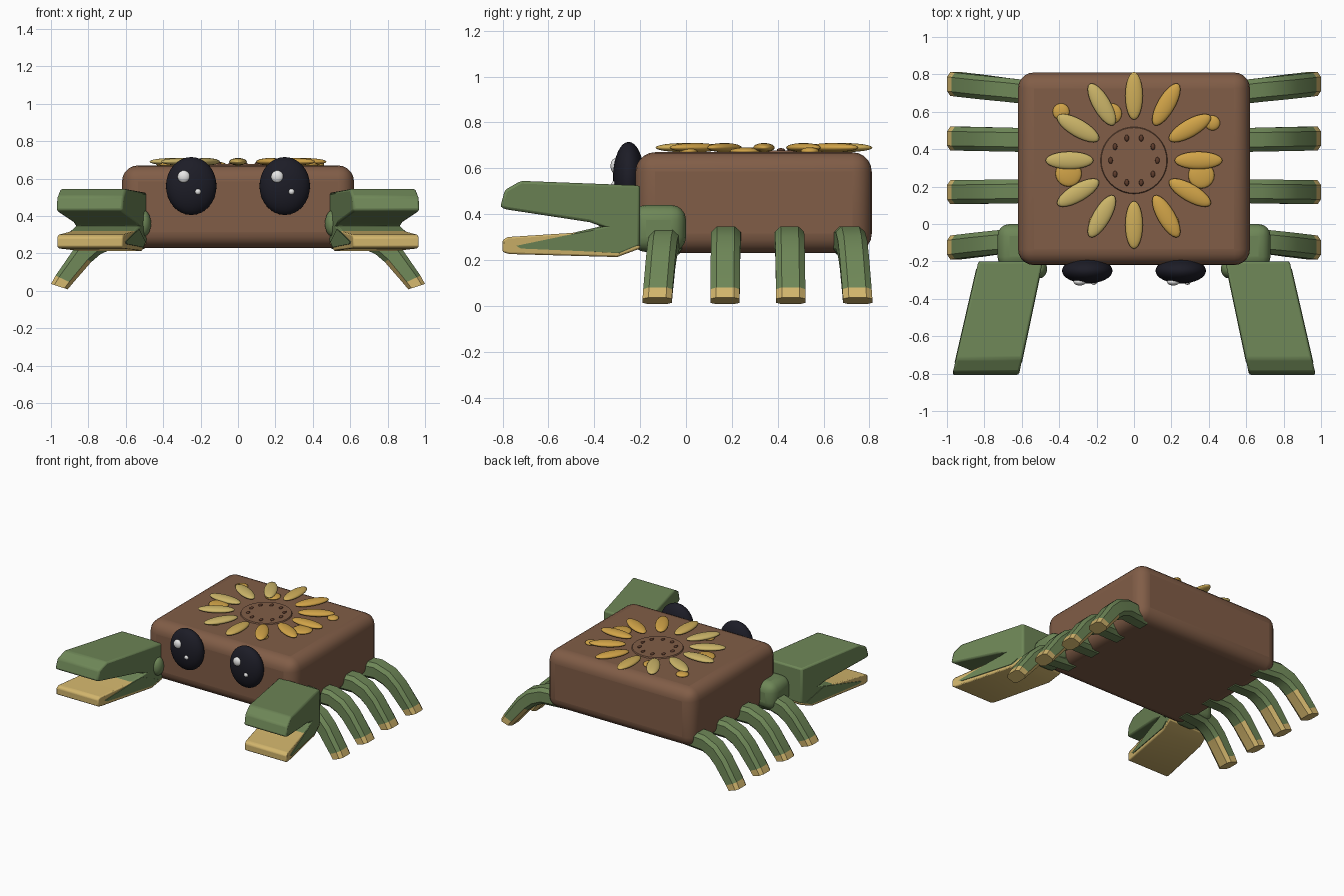
import bpy, bmesh
from math import sin, cos, radians, pi
from mathutils import Vector

cube = bpy.data.objects.get("Cube")
if cube:
    bpy.data.objects.remove(cube, do_unlink=True)


def material(name, rgb):
    m = bpy.data.materials.new(name)
    m.use_nodes = True
    m.diffuse_color = (*rgb, 1)
    bsdf = m.node_tree.nodes["Principled BSDF"]
    bsdf.inputs["Base Color"].default_value = (*rgb, 1)
    bsdf.inputs["Roughness"].default_value = 0.7
    return m


BROWN = material("shell brown", (0.22, 0.11, 0.063))
GREEN = material("limb green", (0.155, 0.24, 0.095))
TAN = material("underside tan", (0.64, 0.46, 0.15))
GOLD = material("deep gold", (0.64, 0.37, 0.065))
MID = material("mid gold", (0.62, 0.42, 0.10))
PALE = material("pale gold", (0.60, 0.46, 0.14))
BLACK = material("eye black", (0.012, 0.012, 0.02))
WHITE = material("eye white", (0.8, 0.8, 0.8))
SEED = material("seed brown", (0.11, 0.045, 0.025))


def finish(name, bm, mats, bevel=0, segments=2, angle=35):
    bmesh.ops.recalc_face_normals(bm, faces=bm.faces)
    mesh = bpy.data.meshes.new(name)
    bm.to_mesh(mesh)
    bm.free()
    for m in mats:
        mesh.materials.append(m)
    ob = bpy.data.objects.new(name, mesh)
    bpy.context.collection.objects.link(ob)
    if bevel:
        mod = ob.modifiers.new("rounded edges", "BEVEL")
        mod.width, mod.segments = bevel, segments
    bpy.ops.object.select_all(action="DESELECT")
    ob.select_set(True)
    bpy.context.view_layer.objects.active = ob
    bpy.ops.object.shade_smooth_by_angle(angle=radians(angle))
    return ob


def ellipsoid(name, loc, radii, mat, turn=0, detail=24):
    bm = bmesh.new()
    bmesh.ops.create_uvsphere(bm, u_segments=detail, v_segments=detail // 2, radius=1)
    bmesh.ops.scale(bm, vec=radii, verts=bm.verts)
    ob = finish(name, bm, [mat], angle=80)
    ob.location = loc
    ob.rotation_euler.z = turn


def box(name, low, high, mat, bevel, segments):
    bm = bmesh.new()
    bmesh.ops.create_cube(bm, size=1)
    low, high = Vector(low), Vector(high)
    bmesh.ops.scale(bm, vec=high - low, verts=bm.verts)
    bmesh.ops.translate(bm, vec=(low + high) / 2, verts=bm.verts)
    return finish(name, bm, [mat], bevel, segments, 50)


def claw_part(name, side, outline, mat, grow=0, bevel=0):
    """Extrude a (y, z) outline across the claw, which splays outward to the front."""
    bm = bmesh.new()
    walls = []
    for start, slope, g in ((0.49, 0.21, -grow), (0.83, 0.23, grow)):
        walls.append([bm.verts.new((side * (start + slope * (-0.2 - y) + g), y, z))
                      for y, z in outline])
        bm.faces.new(walls[-1])
    a, b = walls
    for i in range(len(a)):
        j = (i + 1) % len(a)
        bm.faces.new((a[i], a[j], b[j], b[i]))
    finish(name, bm, [mat], bevel, 2, 30)


# x, z, tilt of the ring and half thickness, from hip to foot
LEG_PATH = [(0.50, 0.285, 90, 0.062), (0.68, 0.285, 85, 0.062), (0.765, 0.25, 62, 0.062),
            (0.83, 0.19, 40, 0.058), (0.93, 0.06, 25, 0.05), (0.955, 0.022, 18, 0.047)]
SECTION = [(1, 0.6), (0.6, 1), (-0.6, 1), (-1, 0.6), (-1, -0.6), (-0.6, -1), (0.6, -1), (1, -0.6)]


def leg(name, side, hip_y, foot_y):
    bm = bmesh.new()
    rings = []
    for x, z, tilt, t in LEG_PATH:
        y = hip_y + (foot_y - hip_y) * (x - 0.62) / 0.33
        c, s = cos(radians(tilt)), sin(radians(tilt))
        rings.append([bm.verts.new((side * (x + c * v * t), y + u * 0.064, z + s * v * t))
                      for u, v in SECTION])
    bm.faces.new(rings[0])
    bm.faces.new(rings[-1]).material_index = 1
    last = len(rings) - 2
    for k in range(last + 1):
        for i in range(8):
            j = (i + 1) % 8
            f = bm.faces.new((rings[k][i], rings[k][j], rings[k + 1][j], rings[k + 1][i]))
            # tan sole, running up the inner side of the shin
            inner = i in (4, 5, 6)
            f.material_index = int(k == last or (k == last - 1 and inner))
    finish(name, bm, [GREEN, TAN], angle=32)


# Shell
box("body", (-0.62, -0.22, 0.23), (0.62, 0.81, 0.67), BROWN, 0.085, 5)

# Flower on the back
FLOWER_Y = 0.34
bm = bmesh.new()
bmesh.ops.create_cone(bm, cap_ends=True, segments=40, radius1=0.185, radius2=0.175, depth=0.02)
finish("flower_centre", bm, [BROWN]).location = (0, FLOWER_Y, 0.668)
for i in range(12):
    a = i * pi / 6
    tone = MID if i in (3, 9) else PALE if 3 < i < 9 else GOLD
    ellipsoid("petal", (0.345 * cos(a), FLOWER_Y + 0.345 * sin(a), 0.69),
              (0.128, 0.047, 0.02), tone, a)
for i in range(10):
    a = i * pi / 5
    ellipsoid("seed", (0.125 * cos(a), FLOWER_Y + 0.125 * sin(a), 0.68),
              (0.012, 0.018, 0.008), SEED, 0, 12)
for x, y, r in ((-0.39, 0.6, 0.045), (-0.12, 0.59, 0.055), (0.42, 0.54, 0.04), (0.36, 0.26, 0.07),
                (-0.35, 0.27, 0.07), (0.2, 0.01, 0.04), (-0.2, 0.01, 0.04)):
    ellipsoid("pollen_dot", (x, y, 0.675), (r, r, 0.016), GOLD)

LEGS = [(-0.085, -0.125), (0.175, 0.17), (0.45, 0.457), (0.71, 0.748)]
UPPER_CLAW = [(-0.2, 0.525), (-0.72, 0.545), (-0.79, 0.505), (-0.81, 0.43), (-0.78, 0.42),
              (-0.42, 0.365), (-0.37, 0.347), (-0.5, 0.317), (-0.5, 0.235), (-0.29, 0.222), (-0.2, 0.26)]
LOWER_JAW = [(-0.42, 0.328), (-0.5, 0.318), (-0.78, 0.3), (-0.8, 0.285), (-0.8, 0.235),
             (-0.77, 0.226), (-0.3, 0.213), (-0.2, 0.25), (-0.2, 0.265)]
JAW_PANEL = [(-0.4, 0.33), (-0.5, 0.312), (-0.74, 0.262), (-0.72, 0.25), (-0.3, 0.232), (-0.24, 0.26)]

for side, label in ((1, "left"), (-1, "right")):
    # Eyes with two glints each
    ex = side * 0.25
    ellipsoid(label + "_eye", (ex, -0.25, 0.56), (0.135, 0.068, 0.155), BLACK, 0, 32)
    ellipsoid(label + "_eye_glint", (ex - 0.04, -0.309, 0.61), (0.033, 0.02, 0.033), WHITE)
    ellipsoid(label + "_eye_small_glint", (ex + 0.036, -0.311, 0.53), (0.016, 0.014, 0.016), WHITE)

    # Walking legs
    for hip_y, foot_y in LEGS:
        leg(label + "_leg", side, hip_y, foot_y)

    # Claw arm
    xs = sorted((side * 0.53, side * 0.73))
    box(label + "_shoulder", (xs[0], -0.24, 0.235), (xs[1], 0.0, 0.44), GREEN, 0.065, 4)
    ellipsoid(label + "_wrist_joint", (side * 0.505, -0.24, 0.36), (0.04, 0.05, 0.07), GREEN)

    # Claw
    claw_part(label + "_upper_claw", side, UPPER_CLAW, GREEN, 0.002, 0.012)
    claw_part(label + "_lower_jaw", side, LOWER_JAW, TAN, 0, 0.008)
    # thin side panels: wider than the jaw but kept inside its outline
    claw_part(label + "_jaw_side_panel", side, JAW_PANEL, GREEN, 0.005)
